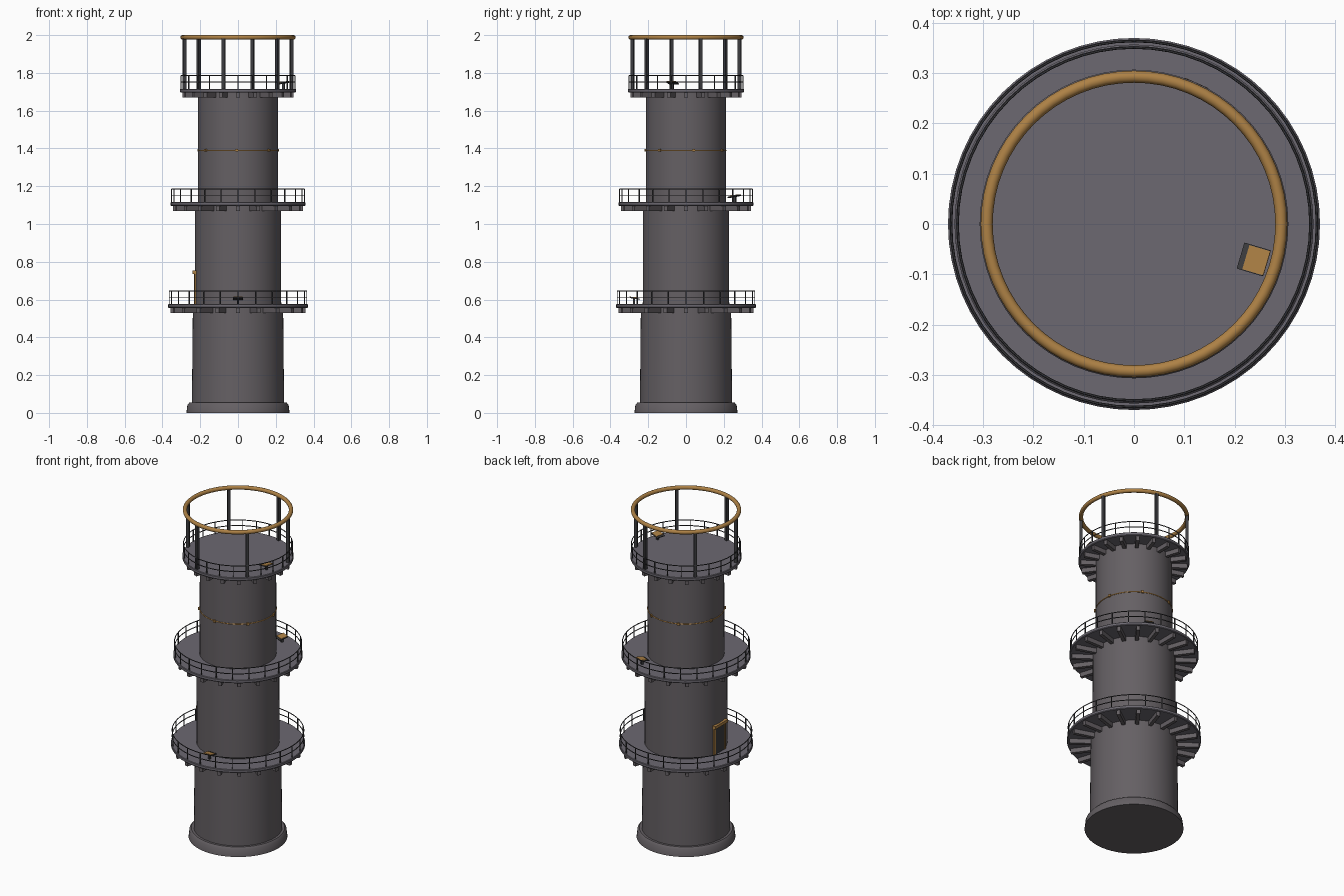
import bpy, bmesh
from math import pi, cos, sin, radians
from mathutils import Matrix, Vector

cube = bpy.data.objects.get("Cube")
if cube:
    bpy.data.objects.remove(cube, do_unlink=True)


def material(name, rgb):
    m = bpy.data.materials.new(name)
    m.use_nodes = True
    m.diffuse_color = (*rgb, 1)
    m.node_tree.nodes["Principled BSDF"].inputs["Base Color"].default_value = (*rgb, 1)
    return m


WALL = material("tower grey", (0.13, 0.117, 0.127))
DECK = material("deck grey", (0.15, 0.14, 0.165))
DARK = material("dark rail metal", (0.045, 0.045, 0.05))
ORANGE = material("ochre paint", (0.42, 0.22, 0.06))


def lathe(bm, profile, steps=64, closed=False):
    """Spin an (r, z) profile about the vertical axis."""
    vs = [bm.verts.new((r, 0, z)) for r, z in profile]
    es = [bm.edges.new(p) for p in zip(vs, vs[1:])]
    if closed:
        es.append(bm.edges.new((vs[-1], vs[0])))
    bmesh.ops.spin(bm, geom=vs + es, cent=(0, 0, 0), axis=(0, 0, 1),
                   angle=2 * pi, steps=steps, use_duplicate=False)
    bmesh.ops.remove_doubles(bm, verts=bm.verts[:], dist=1e-5)


def ring(bm, radius, z, thick, sides=6):
    lathe(bm, [(radius + thick * cos(2 * pi * i / sides), z + thick * sin(2 * pi * i / sides))
               for i in range(sides)], closed=True)


def box(bm, angle, r, z, size, tilt=0.0):
    """Box at a polar position; size is (radial, tangential, height)."""
    m = (Matrix.Rotation(angle, 4, 'Z') @ Matrix.Translation((r, 0, z))
         @ Matrix.Rotation(tilt, 4, 'Y') @ Matrix.Diagonal(Vector((*size, 1))))
    bmesh.ops.create_cube(bm, size=1, matrix=m)


def finish(bm, name, mat, smooth=True):
    bmesh.ops.recalc_face_normals(bm, faces=bm.faces[:])
    me = bpy.data.meshes.new(name)
    bm.to_mesh(me)
    bm.free()
    ob = bpy.data.objects.new(name, me)
    bpy.context.collection.objects.link(ob)
    me.materials.append(mat)
    if smooth:
        bpy.ops.object.select_all(action='DESELECT')
        ob.select_set(True)
        bpy.context.view_layer.objects.active = ob
        bpy.ops.object.shade_smooth_by_angle(angle=radians(35))
    return ob


def solid(name, profile, mat):
    bm = bmesh.new()
    lathe(bm, profile)
    finish(bm, name, mat)


# Tower drums and foot
solid("foot", [(0, 0), (0.273, 0), (0.268, 0.042), (0.258, 0.054), (0, 0.054)], WALL)
solid("lower_drum", [(0, 0.05), (0.244, 0.05), (0.239, 0.558), (0, 0.558)], WALL)
solid("middle_drum", [(0, 0.57), (0.229, 0.57), (0.228, 1.098), (0, 1.098)], WALL)
solid("upper_drum", [(0, 1.11), (0.212, 1.11), (0.211, 1.698), (0, 1.698)], WALL)

# Balconies: name, deck radius, deck top, supporting drum radius, panel angle, panel radius
balconies = [("lower", 0.370, 0.576, 0.239, -90, 0.275),
             ("middle", 0.357, 1.116, 0.228, 66, 0.283),
             ("top", 0.307, 1.716, 0.211, -16.5, 0.252)]
for name, R, z, inner, panel_angle, panel_r in balconies:
    solid(name + "_deck", [(0, z - 0.02), (R - 0.003, z - 0.02), (R, z - 0.016),
                           (R, z - 0.003), (R - 0.003, z), (0, z)], DECK)
    # Radial beams under the deck
    bm = bmesh.new()
    start, end = inner - 0.01, R - 0.012
    for i in range(20):
        box(bm, 2 * pi * i / 20, (start + end) / 2, z - 0.033, (end - start, 0.02, 0.028))
    finish(bm, name + "_deck_beams", WALL, False)
    # Railing
    bm = bmesh.new()
    rail_r = R - 0.006
    for h in (0.036, 0.07):
        ring(bm, rail_r, z + h, 0.0026)
    for i in range(24):
        box(bm, 2 * pi * i / 24, rail_r, z + 0.035, (0.005, 0.005, 0.07))
    finish(bm, name + "_railing", DARK)
    # Tilted panel on a short stand
    a = radians(panel_angle)
    bm = bmesh.new()
    box(bm, a, panel_r, z + 0.014, (0.012, 0.012, 0.03))
    box(bm, a, panel_r - 0.004, z + 0.030, (0.054, 0.054, 0.005), -0.17)
    finish(bm, name + "_panel_stand", DARK, False)
    bm = bmesh.new()
    box(bm, a, panel_r + 0.002, z + 0.0345, (0.044, 0.050, 0.004), -0.17)
    finish(bm, name + "_panel", ORANGE, False)

# Crown ring on six posts
bm = bmesh.new()
ring(bm, 0.293, 1.988, 0.012, 12)
finish(bm, "crown_ring", ORANGE)
bm = bmesh.new()
for i in range(6):
    box(bm, radians(15 + 60 * i), 0.294, 1.845, (0.017, 0.017, 0.275))
finish(bm, "crown_posts", DARK, False)

# Thin painted band with small lamps
bm = bmesh.new()
ring(bm, 0.2115, 1.39, 0.0035)
for i in range(7):
    box(bm, radians(11) + 2 * pi * i / 7, 0.214, 1.39, (0.012, 0.014, 0.014))
finish(bm, "lamp_band", ORANGE)

# Doorway onto the lower balcony
bm = bmesh.new()
for side in (-1, 1):
    box(bm, pi + side * 0.22, 0.226, 0.658, (0.022, 0.016, 0.165))
box(bm, pi, 0.226, 0.745, (0.030, 0.122, 0.018))
finish(bm, "door_frame", ORANGE, False)
bm = bmesh.new()
box(bm, pi, 0.2265, 0.656, (0.008, 0.09, 0.16))
finish(bm, "door", DARK, False)
